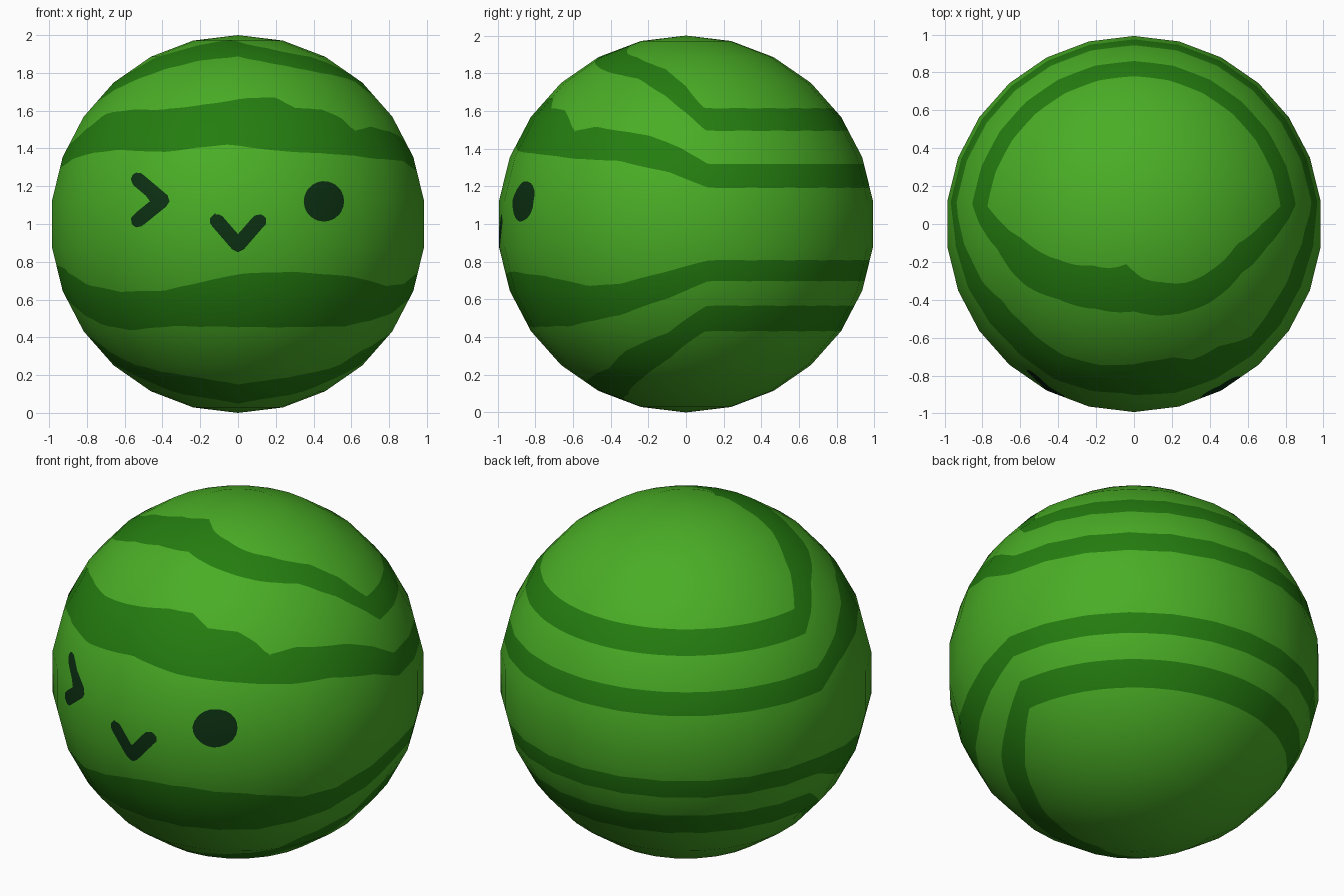
import bpy, bmesh, math
from mathutils import Vector

if "Cube" in bpy.data.objects:
    bpy.data.objects.remove(bpy.data.objects["Cube"])


def material(name, rgb):
    m = bpy.data.materials.new(name)
    m.diffuse_color = (*rgb, 1)
    m.use_nodes = True
    m.node_tree.nodes["Principled BSDF"].inputs["Base Color"].default_value = m.diffuse_color
    return m


# Angle round the body (0 = front, +90 = right) and latitude, in degrees
def angles(p):
    return (math.degrees(math.atan2(p.x, -p.y)),
            math.degrees(math.asin(max(-1, min(1, p.z / p.length)))))


# Wavy stripe edge: points on the front half, level round the back
def edge(back, pts):
    pts = [(-97, back), *pts, (97, back)]

    def field(p):
        a, lat = angles(p)
        level = back
        for (a0, l0), (a1, l1) in zip(pts, pts[1:]):
            if a0 <= a <= a1:
                level = l0 + (l1 - l0) * (a - a0) / (a1 - a0)
                break
        return lat - level
    return field


# Facial marks: distance in the front plane to a dot or a thick polyline
def dot(cx, cz, r):
    return lambda p: 1 if p.y > 0 else math.hypot(p.x - cx, p.z - cz) - r


def stroke(pts, r):
    pts = [Vector(q) for q in pts]

    def field(p):
        if p.y > 0:
            return 1
        q, best = Vector((p.x, p.z)), 9
        for a, b in zip(pts, pts[1:]):
            d = b - a
            t = max(0, min(1, (q - a).dot(d) / d.dot(d)))
            best = min(best, (q - a - d * t).length)
        return best - r
    return field


# Cut the mesh along the zero line of a field
def cut(bm, field):
    val = {v: field(v.co) or 1e-6 for v in bm.verts}
    new, faces = set(), set()
    for e in list(bm.edges):
        a, b = e.verts
        if val[a] * val[b] < 0:
            fac = val[a] / (val[a] - val[b])
            faces.update(e.link_faces)
            v = bmesh.utils.edge_split(e, a, min(0.98, max(0.02, fac)))[1]
            new.add(v)
    for f in list(faces):
        hit = [v for v in f.verts if v in new]
        if len(hit) == 2:
            bmesh.utils.face_split(f, hit[0], hit[1])
    bmesh.ops.triangulate(bm, faces=[f for f in bm.faces if len(f.verts) > 3])


# Stripes, each as (upper edge, lower edge)
crown_top = edge(38.3, [(-83, 52.8), (-65, 63.7), (-45, 71.9), (-11, 77.6), (0, 75.5),
                        (10, 72.9), (26, 69.9), (42, 65.3), (58, 61.8), (79, 56), (90, 47.3)])
crown_low = edge(30, [(-80, 42), (-61, 48.5), (-45, 55.5), (-24, 60.5), (0, 62.5),
                      (30, 57.2), (44, 54.5), (66, 51), (81, 43.6), (90, 36.5)])
brow_top = edge(18.7, [(-78, 27), (-68, 31), (-60, 36), (-46, 37.6), (-30, 37.6), (-15, 39.4),
                       (5, 42.5), (16, 42.5), (23, 38.3), (35, 37.6), (41, 34.4),
                       (46, 30), (56, 31.3), (77, 28.4), (88, 24.2)])
brow_low = edge(11.2, [(-85, 17), (-61, 21.7), (-45, 23.3), (-25, 22.6), (-4, 25.2),
                       (14, 22.9), (36, 21.7), (53, 20.2), (67, 19.8), (85, 16)])
chin_top = edge(-11.2, [(-73, -13.8), (-59, -18.7), (-42, -21.1), (-25, -20.8), (-9, -17.5),
                        (1, -15.4), (17, -14.8), (39, -16.3), (57, -19.3), (68, -18.7), (85, -14.5)])
chin_low = edge(-17.8, [(-77, -26.5), (-60, -32.3), (-44, -34.4), (-25, -33), (14, -33.4),
                        (43, -33), (66, -29.3), (85, -23)])
base_top = edge(-26, [(-83, -36), (-63, -46), (-41, -52), (0, -58.8), (28, -55),
                      (50, -50.4), (64, -42.8), (83, -35.5)])
base_low = edge(-34.8, [(-83, -45.6), (-65, -56), (-42, -65.5), (0, -73),
                        (42, -65.5), (65, -56), (83, -45.6)])
stripes = [(crown_top, crown_low), (brow_top, brow_low), (chin_top, chin_low), (base_top, base_low)]

# Face: winking eye, round eye, small mouth (z measured from the centre)
marks = [stroke([(-0.53, 0.235), (-0.40, 0.125), (-0.53, 0.02)], 0.038),
         dot(0.455, 0.12, 0.107),
         stroke([(-0.11, 0.015), (0, -0.112), (0.11, 0.015)], 0.038)]

# Body: coarse ball outline, finely divided so the colours can be cut in
bm = bmesh.new()
bmesh.ops.create_uvsphere(bm, u_segments=26, v_segments=13, radius=1)
bmesh.ops.subdivide_edges(bm, edges=bm.edges[:], cuts=7, use_grid_fill=True)
bmesh.ops.triangulate(bm, faces=bm.faces[:])
for f in [e for pair in stripes for e in pair] + marks:
    cut(bm, f)

for f in bm.faces:
    c = f.calc_center_median()
    f.smooth = True
    if any(m(c) < 0 for m in marks):
        f.material_index = 2
    elif any(up(c) < 0 < low(c) for up, low in stripes):
        f.material_index = 1

bmesh.ops.recalc_face_normals(bm, faces=bm.faces[:])
me = bpy.data.meshes.new("melon_body")
bm.to_mesh(me)
bm.free()
me.materials.append(material("light green rind", (0.068, 0.42, 0.019)))
me.materials.append(material("dark green stripe", (0.018, 0.205, 0.005)))
me.materials.append(material("blackish green face", (0.0037, 0.03, 0.006)))

# Round shading over the coarse outline
me.normals_split_custom_set_from_vertices([v.co.normalized() for v in me.vertices])
body = bpy.data.objects.new("melon_body", me)
body.location.z = 1
bpy.context.collection.objects.link(body)
